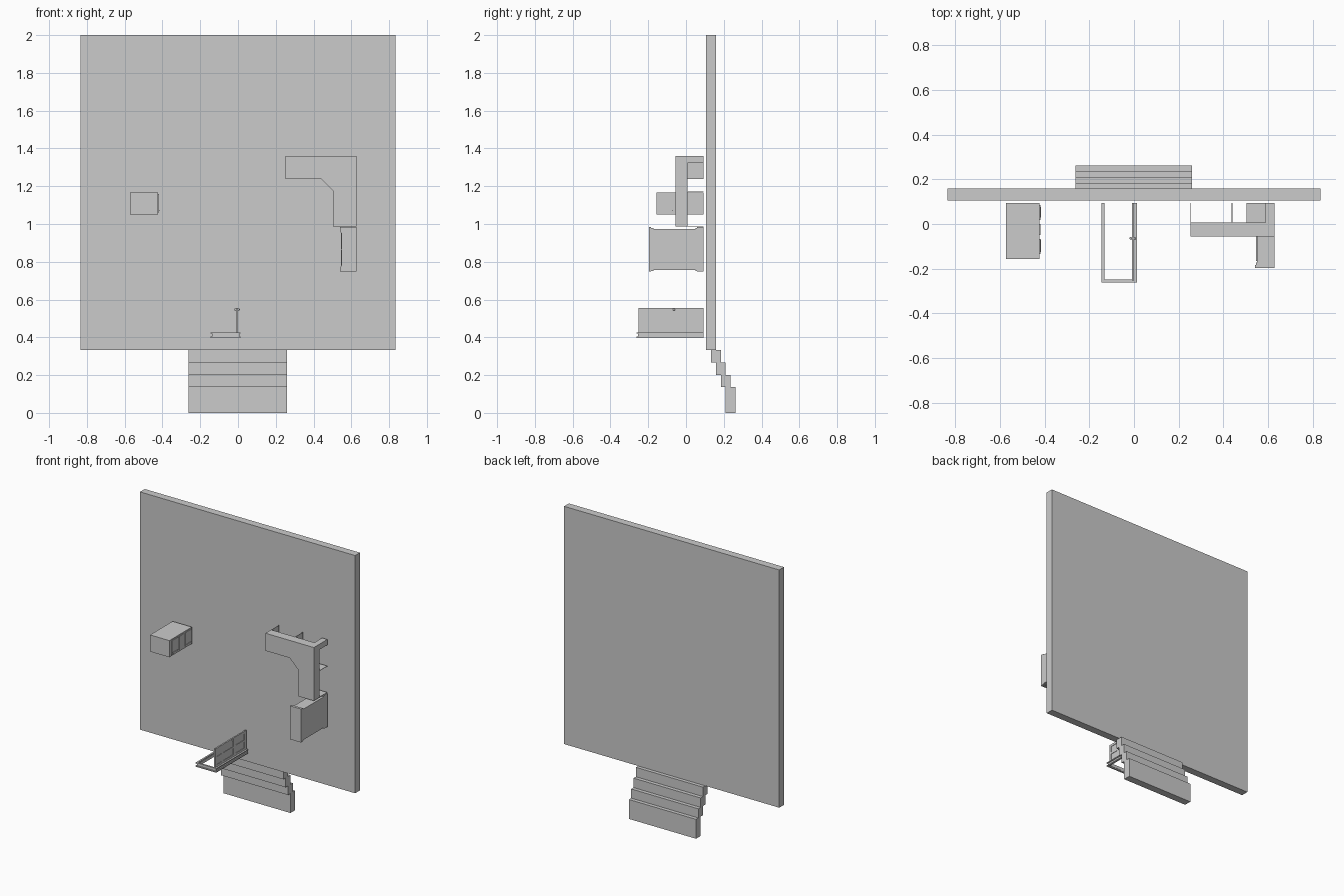
import bpy, bmesh
from mathutils import Vector

if "Cube" in bpy.data.objects:
    bpy.data.objects.remove(bpy.data.objects["Cube"])


def mesh_object(name, bm):
    bmesh.ops.recalc_face_normals(bm, faces=bm.faces[:])
    mesh = bpy.data.meshes.new(name)
    bm.to_mesh(mesh)
    bm.free()
    ob = bpy.data.objects.new(name, mesh)
    bpy.context.collection.objects.link(ob)
    return ob


def boxes(name, *bounds):
    """One object made of boxes given as (x0, x1, y0, y1, z0, z1)."""
    bm = bmesh.new()
    for x0, x1, y0, y1, z0, z1 in bounds:
        for v in bmesh.ops.create_cube(bm, size=1)["verts"]:
            v.co = Vector(((x0 + x1) / 2 + v.co.x * (x1 - x0),
                           (y0 + y1) / 2 + v.co.y * (y1 - y0),
                           (z0 + z1) / 2 + v.co.z * (z1 - z0)))
    return mesh_object(name, bm)


def extrude_y(name, outline, y0, y1):
    """Extrude an x-z outline along y."""
    bm = bmesh.new()
    face = bm.faces.new([bm.verts.new((x, y0, z)) for x, z in outline])
    new = bmesh.ops.extrude_face_region(bm, geom=[face])["geom"]
    bmesh.ops.translate(bm, vec=(0, y1 - y0, 0),
                        verts=[g for g in new if isinstance(g, bmesh.types.BMVert)])
    return mesh_object(name, bm)


FLOOR = 0.093  # furniture stands at this y, its height runs toward -y

# Room slab and entry steps
boxes("floor_slab", (-0.835, 0.835, 0.106, 0.159, 0.332, 2.0))
levels = [0.332, 0.266, 0.2, 0.136, 0.0]
for i in range(4):
    y = 0.132 + i * 0.026
    boxes(f"step_{i + 1}", (-0.261, 0.26, y, y + 0.052, levels[i + 1], levels[i]))

# Small cabinet with two fronts and handles
boxes("cabinet_body", (-0.573, -0.423, -0.157, FLOOR, 1.05, 1.167))
boxes("cabinet_fronts",
      (-0.423, -0.419, -0.135, -0.068, 1.06, 1.158),
      (-0.423, -0.419, -0.05, 0.0, 1.06, 1.158),
      (-0.423, -0.419, 0.018, 0.086, 1.06, 1.158))
boxes("cabinet_handles",
      (-0.419, -0.415, -0.125, -0.07, 1.068, 1.073),
      (-0.419, -0.415, 0.03, 0.075, 1.068, 1.073))

# Corner desk: L-shaped top, post and thin support panels
extrude_y("desk_top", [(0.252, 1.361), (0.628, 1.361), (0.628, 0.987), (0.504, 0.987),
                       (0.504, 1.175), (0.44, 1.238), (0.252, 1.238)], -0.056, 0.007)
boxes("desk_post", (0.588, 0.628, 0.007, FLOOR, 1.322, 1.361))
boxes("desk_panels",
      (0.252, 0.255, 0.007, FLOOR, 1.238, 1.361),
      (0.437, 0.44, 0.007, FLOOR, 1.238, 1.361),
      (0.504, 0.628, 0.007, FLOOR, 1.172, 1.175),
      (0.504, 0.628, 0.007, FLOOR, 0.987, 0.99))

# Tall cupboard with crown and plinth
boxes("cupboard_body", (0.55, 0.628, -0.174, 0.055, 0.757, 0.973))
boxes("cupboard_doors", *[(0.546, 0.55, -0.165, 0.045, z, z + 0.098) for z in (0.764, 0.868)])


def bowed(margin):
    """Moulding outline whose front dips in between the corner blocks."""
    x, low, high = 0.541 + margin, 0.748 + margin, 0.983 - margin
    return [(0.628, low), (x, low), (x, low + 0.022), (x + 0.006, low + 0.032),
            (x + 0.006, high - 0.032), (x, high - 0.022), (x, high), (0.628, high)]


extrude_y("cupboard_crown", bowed(0), -0.197, -0.184)
extrude_y("cupboard_crown_moulding", bowed(0.004), -0.184, -0.172)
extrude_y("cupboard_plinth", bowed(0), 0.058, FLOOR)
extrude_y("cupboard_plinth_moulding", bowed(0.004), 0.05, 0.058)


# Door frame: narrow jamb lining between two wider casings
def frame(name, x0, x1, width, top, z0, z1):
    boxes(name,
          (x0, x0 + width, top, FLOOR, z0, z1),
          (x1 - width, x1, top, FLOOR, z0, z1),
          (x0 + width, x1 - width, top, top + width, z0, z1))


frame("door_lining", -0.138, 0.008, 0.007, -0.255, 0.403, 0.42)
frame("door_casing_inner", -0.146, 0.014, 0.012, -0.262, 0.419, 0.426)
frame("door_casing_outer", -0.146, 0.014, 0.012, -0.262, 0.397, 0.404)

# Open door leaf built from rails, stiles and thinner panels
rails = [(-0.252, -0.235), (-0.175, -0.16), (-0.05, -0.03), (0.07, FLOOR)]
stiles = [(0.424, 0.44), (0.483, 0.496), (0.54, 0.556)]
boxes("door_panels", (-0.007, -0.003, -0.25, 0.091, 0.426, 0.554))
boxes("door_rails", *[(-0.01, 0.0, a, b, 0.424, 0.556) for a, b in rails])
boxes("door_stiles", *[(-0.01, 0.0, a[1], b[0], lo, hi)
                       for a, b in zip(rails, rails[1:]) for lo, hi in stiles])

# Door knobs on both faces
for side in (-1, 1):
    bm = bmesh.new()
    bmesh.ops.create_uvsphere(bm, u_segments=10, v_segments=6, radius=0.006)
    bmesh.ops.translate(bm, verts=bm.verts[:], vec=(-0.005 + side * 0.009, -0.064, 0.547))
    knob = mesh_object("door_knob_left" if side < 0 else "door_knob_right", bm)
    for p in knob.data.polygons:
        p.use_smooth = True
